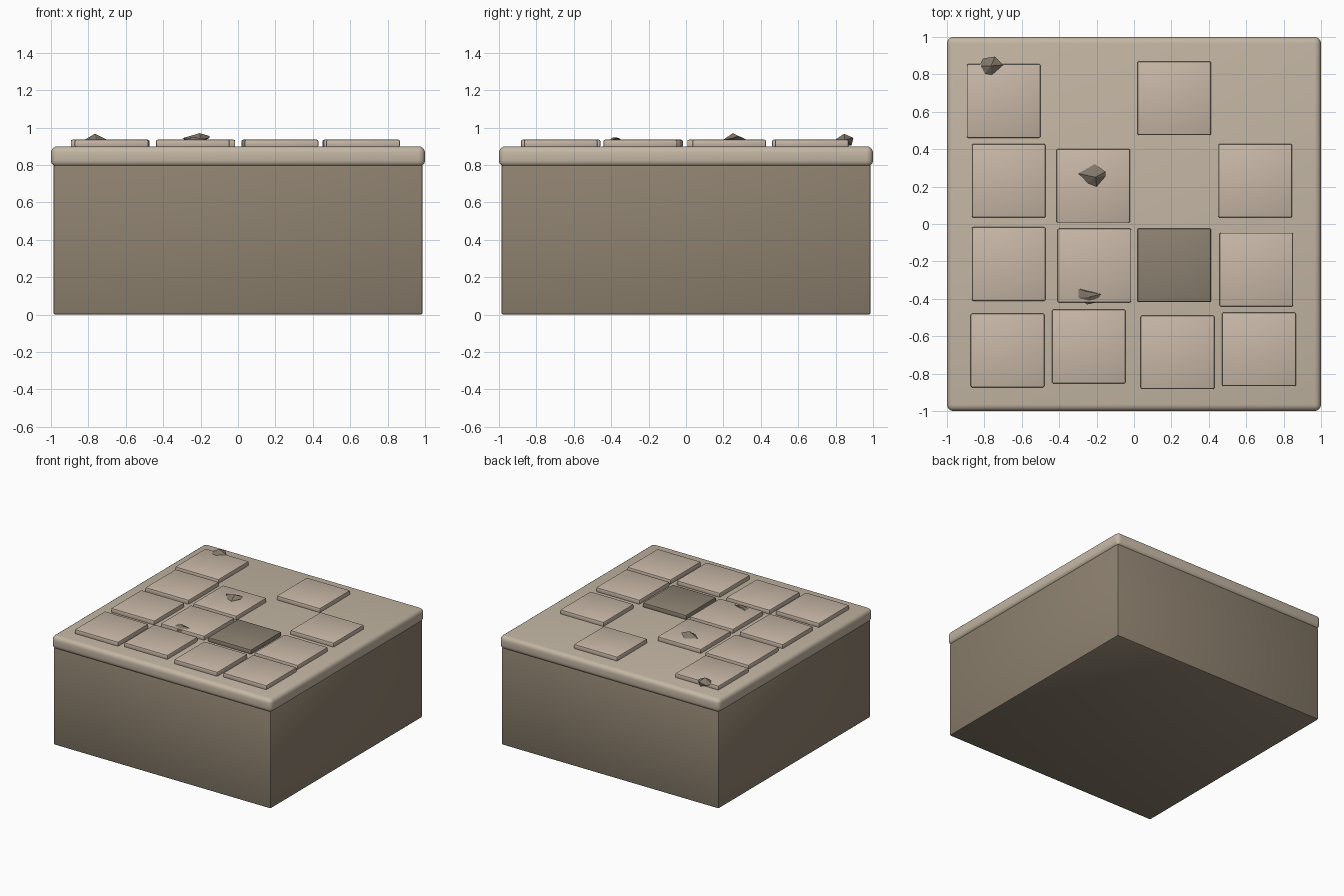
import bpy, bmesh, math

if "Cube" in bpy.data.objects:
    bpy.data.objects.remove(bpy.data.objects["Cube"])


def material(name, r, g, b):
    m = bpy.data.materials.new(name)
    m.diffuse_color = (r, g, b, 1)
    m.use_nodes = True
    m.node_tree.nodes["Principled BSDF"].inputs["Base Color"].default_value = m.diffuse_color
    return m


BASE = material("base_stone", 0.27, 0.22, 0.16)
SLAB = material("slab_stone", 0.55, 0.47, 0.37)
TILE = material("tile_stone", 0.58, 0.48, 0.39)
DARK = material("dark_stone", 0.26, 0.22, 0.165)
RUBBLE = material("rubble_stone", 0.22, 0.185, 0.145)


def block(name, x, y, z0, z1, size, bevel, segments, mat):
    """Square bevelled block between two heights."""
    bpy.ops.mesh.primitive_cube_add(size=1, location=(x, y, (z0 + z1) / 2))
    ob = bpy.context.object
    ob.name = name
    ob.scale = (size, size, z1 - z0)
    bpy.ops.object.transform_apply(location=False, rotation=False, scale=True)
    mod = ob.modifiers.new("Bevel", 'BEVEL')
    mod.width = bevel
    mod.segments = segments
    bpy.ops.object.modifier_apply(modifier=mod.name)
    ob.data.materials.append(mat)
    if segments > 1:
        bpy.ops.object.shade_smooth_by_angle(angle=math.radians(35))
    return ob


def rock(name, points):
    """Faceted chip as a convex hull of a few points."""
    bm = bmesh.new()
    for p in points:
        bm.verts.new(p)
    res = bmesh.ops.convex_hull(bm, input=bm.verts[:])
    inner = [v for v in res["geom_interior"] if isinstance(v, bmesh.types.BMVert)]
    bmesh.ops.delete(bm, geom=inner, context='VERTS')
    bmesh.ops.recalc_face_normals(bm, faces=bm.faces[:])
    me = bpy.data.meshes.new(name)
    bm.to_mesh(me)
    bm.free()
    me.materials.append(RUBBLE)
    ob = bpy.data.objects.new(name, me)
    bpy.context.collection.objects.link(ob)


# Foundation block and rounded top slab
block("foundation", 0, 0, 0, 0.80, 1.975, 0.012, 2, BASE)
block("top_slab", 0, 0, 0.79, 0.90, 2.0, 0.035, 4, SLAB)

# Paving tiles, slightly jittered, with gaps in the grid
tiles = [(-0.697, 0.658), (0.215, 0.672),
         (-0.67, 0.231), (-0.218, 0.204), (0.648, 0.231),
         (-0.67, -0.214), (-0.212, -0.222), (0.654, -0.244),
         (-0.676, -0.676), (-0.242, -0.655), (0.233, -0.686), (0.668, -0.67)]
for i, (x, y) in enumerate(tiles):
    block(f"paving_tile_{i + 1}", x, y, 0.895, 0.935, 0.394, 0.008, 2, TILE)
block("dark_paving_tile", 0.215, -0.221, 0.895, 0.935, 0.394, 0.008, 2, DARK)

# Loose stone chips
rock("stone_chip_corner", [
    (-0.828, 0.845, 0.93), (-0.807, 0.885, 0.925), (-0.743, 0.895, 0.945),
    (-0.70, 0.85, 0.935), (-0.759, 0.79, 0.93), (-0.80, 0.80, 0.932),
    (-0.765, 0.845, 0.967), (-0.76, 0.85, 0.90), (-0.75, 0.885, 0.905)])
rock("stone_chip_middle", [
    (-0.298, 0.27, 0.943), (-0.21, 0.32, 0.937), (-0.153, 0.28, 0.955),
    (-0.153, 0.255, 0.945), (-0.20, 0.20, 0.935), (-0.205, 0.25, 0.97),
    (-0.25, 0.22, 0.935), (-0.21, 0.26, 0.91)])
rock("stone_chip_front", [
    (-0.30, -0.345, 0.934), (-0.26, -0.36, 0.945), (-0.175, -0.375, 0.942),
    (-0.205, -0.42, 0.925), (-0.25, -0.43, 0.92), (-0.298, -0.395, 0.935),
    (-0.24, -0.39, 0.948), (-0.24, -0.39, 0.905)])
